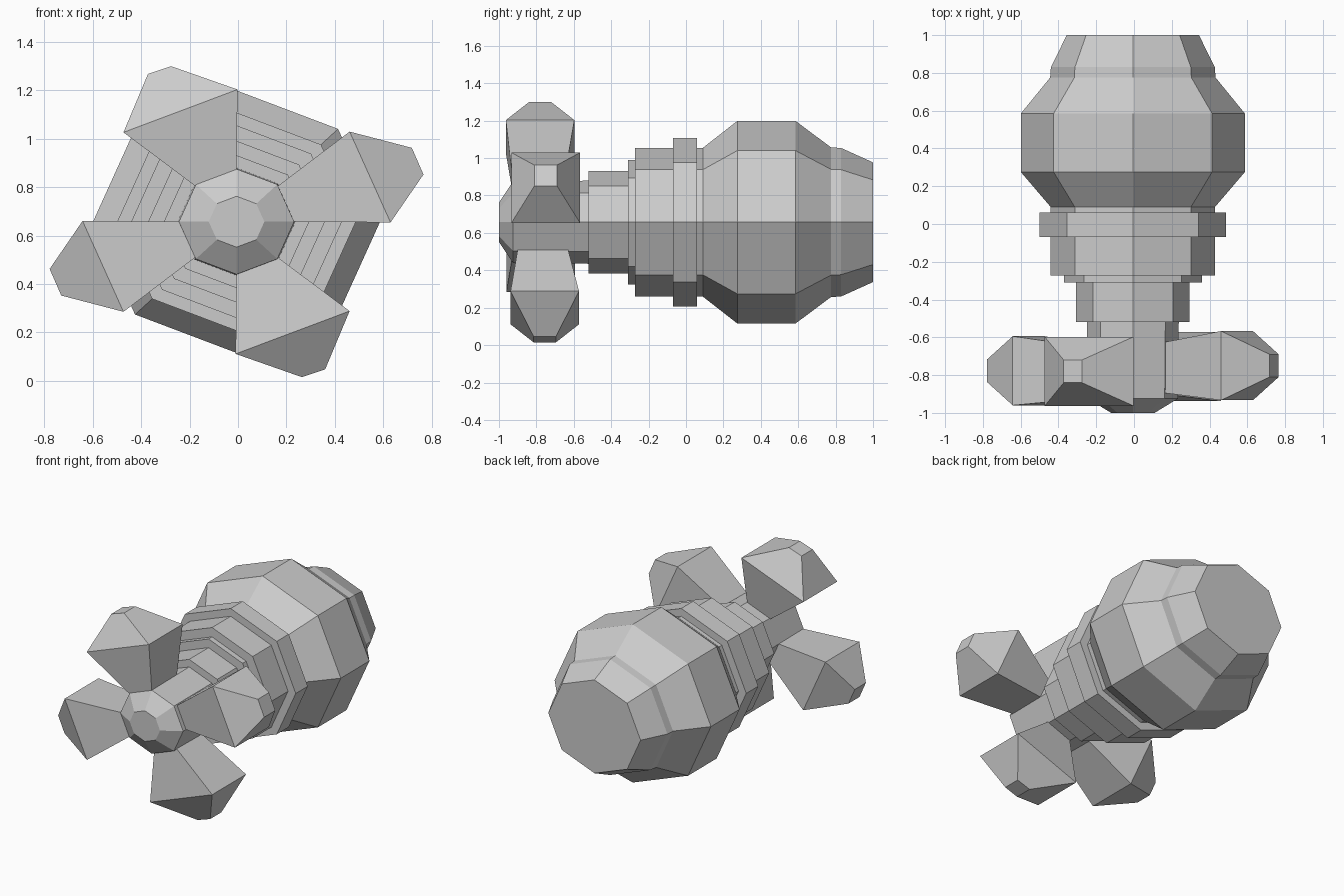
import bpy, bmesh
from math import sin, cos, pi

if "Cube" in bpy.data.objects:
    bpy.data.objects.remove(bpy.data.objects["Cube"])

CX, CZ, SQ = -0.006, 0.657, 0.914   # body axis and vertical squash


def finish(name, bm):
    bmesh.ops.recalc_face_normals(bm, faces=bm.faces)
    me = bpy.data.meshes.new(name)
    bm.to_mesh(me)
    bm.free()
    bpy.context.collection.objects.link(bpy.data.objects.new(name, me))


def loft(name, rings):
    """Skin a list of equal-length point rings and cap both ends."""
    bm = bmesh.new()
    vs = [[bm.verts.new(p) for p in r] for r in rings]
    n = len(vs[0])
    for a, b in zip(vs, vs[1:]):
        for i in range(n):
            j = (i + 1) % n
            bm.faces.new((a[i], a[j], b[j], b[i]))
    bm.faces.new(vs[0])
    bm.faces.new(vs[-1])
    finish(name, bm)


def octagon(y, r):
    return [(CX + r * cos(i * pi / 4), y, CZ + SQ * r * sin(i * pi / 4)) for i in range(8)]


# Eight-sided stepped body, (y, radius) from nose to tail
body = [(-1, .115), (-.925, .238), (-.52, .243), (-.52, .30), (-.31, .30), (-.31, .365),
        (-.272, .365), (-.272, .435), (-.07, .435), (-.07, .493), (.06, .493), (.06, .435),
        (.09, .435), (.275, .593), (.585, .593), (.775, .438), (.83, .434), (1, .35)]
loft("body", [octagon(y, r) for y, r in body])


# Propeller blades: root edge, widest edge, tip edge in the front view, relative to the axis
def blade(name, edges, sign, yc):
    rings = []
    for ((x1, z1), (x2, z2)), h, dy in zip(edges, (.135, .183, .06), (-.01, 0, 0)):
        pts = [(x1, z1, -h), (x2, z2, -h), (x2, z2, h), (x1, z1, h)]
        rings.append([(CX + sign * x, yc + dy + y, CZ + sign * z) for x, z, y in pts])
    loft(name, rings)


upright = [((0, .21), (-.17, .147)), ((.004, .546), (-.467, .369)), ((-.27, .642), (-.366, .61))]
sideways = [((.238, 0), (.17, .147)), ((.636, -.003), (.467, .372)), ((.772, .195), (.724, .305))]
blade("blade_top", upright, 1, -.78)
blade("blade_bottom", upright, -1, -.755)
blade("blade_right", sideways, 1, -.75)
blade("blade_left", sideways, -1, -.777)
